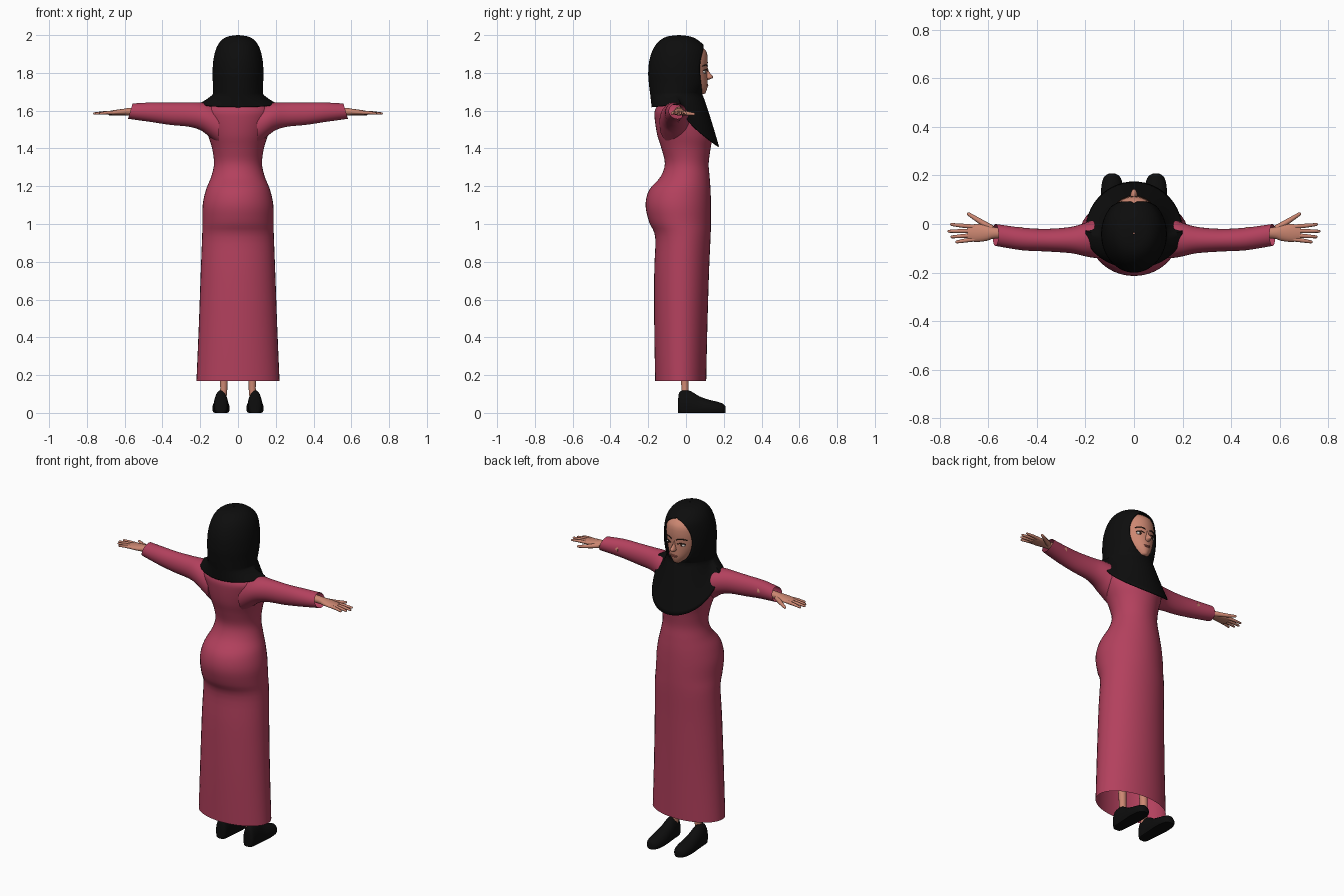
import bpy, bmesh, math
from mathutils import Vector, Matrix

cube = bpy.data.objects.get("Cube")
if cube:
    bpy.data.objects.remove(cube)


def material(name, rgb, rough=0.8):
    m = bpy.data.materials.new(name)
    m.use_nodes = True
    node = m.node_tree.nodes["Principled BSDF"]
    node.inputs["Base Color"].default_value = (*rgb, 1)
    node.inputs["Roughness"].default_value = rough
    m.diffuse_color = (*rgb, 1)
    return m


ROSE = material("rose_cloth", (0.45, 0.052, 0.11))
BLACK = material("black_cloth", (0.004, 0.004, 0.004))
SKIN = material("skin", (0.6, 0.24, 0.165))
LIPS = material("lips", (0.42, 0.12, 0.09))
WHITE = material("eye_white", (0.75, 0.7, 0.66))
BROWN = material("dark_brown", (0.025, 0.012, 0.008))


def smooth_rows(rows, steps):
    """Catmull-Rom interpolation between rows of numbers."""
    out = []
    for i in range(len(rows) - 1):
        a, b, c, d = (rows[min(max(k, 0), len(rows) - 1)] for k in range(i - 1, i + 3))
        for s in range(steps):
            t = s / steps
            out.append([q + t * ((r - p) / 2 + t * (p - 2.5 * q + 2 * r - s4 / 2
                        + t * (1.5 * (q - r) + (s4 - p) / 2)))
                        for p, q, r, s4 in zip(a, b, c, d)])
    return out + [list(rows[-1])]


def ring(centre, u, v, n=32):
    c, u, v = Vector(centre), Vector(u), Vector(v)
    return [c + u * math.cos(k * math.tau / n) + v * math.sin(k * math.tau / n)
            for k in range(n)]


def oval(z, w, back, front, n=40):
    return ring((0, (back + front) / 2, z), (0, (front - back) / 2, 0), (w, 0, 0), n)


def loft(bm, rings, cap_start=True, cap_end=True, closed=True):
    grid = [[bm.verts.new(p) for p in r] for r in rings]
    n = len(grid[0])
    for a, b in zip(grid, grid[1:]):
        for k in range(n if closed else n - 1):
            j = (k + 1) % n
            bm.faces.new((a[k], a[j], b[j], b[k]))
    if cap_start:
        bm.faces.new(grid[0])
    if cap_end:
        bm.faces.new(grid[-1])


def tube(bm, points, radii, n=10):
    """Round tube along points, with a small rounded end."""
    pts = [Vector(p) for p in points]
    d = (pts[-1] - pts[-2]).normalized()
    pts.append(pts[-1] + d * radii[-1] * 0.7)
    radii = list(radii) + [radii[-1] * 0.5]
    rings = []
    for i, p in enumerate(pts):
        d = (pts[min(i + 1, len(pts) - 1)] - pts[max(i - 1, 0)]).normalized()
        u = d.orthogonal().normalized()
        rings.append(ring(p, u * radii[i], d.cross(u) * radii[i], n))
    loft(bm, rings)


def ball(bm, centre, size):
    bmesh.ops.create_uvsphere(bm, u_segments=20, v_segments=12, radius=1,
                              matrix=Matrix.LocRotScale(Vector(centre), None, Vector(size)))


def finish(bm, name, mat, angle=50):
    bmesh.ops.remove_doubles(bm, verts=bm.verts, dist=0.0002)
    bmesh.ops.recalc_face_normals(bm, faces=bm.faces)
    mesh = bpy.data.meshes.new(name)
    bm.to_mesh(mesh)
    bm.free()
    obj = bpy.data.objects.new(name, mesh)
    bpy.context.collection.objects.link(obj)
    mesh.materials.append(mat)
    bpy.ops.object.select_all(action='DESELECT')
    obj.select_set(True)
    bpy.context.view_layer.objects.active = obj
    bpy.ops.object.shade_smooth_by_angle(angle=math.radians(angle))
    return obj


# Long dress: height, half width, back, front; open at the hem
dress = [(0.17, .22, -.163, .107), (0.45, .208, -.168, .113), (0.75, .197, -.168, .122),
         (0.93, .19, -.163, .13), (1.01, .188, -.195, .132), (1.1, .187, -.214, .132),
         (1.18, .17, -.195, .13), (1.25, .142, -.135, .125), (1.32, .127, -.112, .12),
         (1.4, .137, -.13, .13), (1.47, .158, -.152, .138), (1.55, .175, -.165, .1),
         (1.6, .172, -.165, .05), (1.635, .13, -.14, .02), (1.645, .06, -.1, -.02)]
bm = bmesh.new()
loft(bm, [oval(*r) for r in smooth_rows(dress, 4)], cap_start=False)
finish(bm, "dress", ROSE)

# Headscarf: hood rows leave a face opening, cape rows fall to a pointed hem
hood = [(2.0, .004, -.042, -.034), (1.992, .055, -.1, .025), (1.97, .09, -.14, .068),
        (1.93, .115, -.172, .106), (1.87, .13, -.193, .117), (1.8, .135, -.2, .117),
        (1.74, .133, -.196, .106), (1.69, .132, -.19, .085)]
N = 56
rows = []
for z, w, back, front in smooth_rows(hood, 7):
    h = 1 - ((z - 1.82) / 0.13) ** 2
    gap = math.asin(min(0.95, 0.093 * math.sqrt(h) / w)) if h > 0 else 0
    angles = [gap + (math.tau - 2 * gap) * k / N for k in range(N + 1)]
    rows.append([Vector((w * math.sin(a), (back + front) / 2 + (front - back) / 2 * math.cos(a), z))
                 for a in angles])
neck_row = rows[-1]
for step in range(1, 13):
    t = step / 12
    row = []
    for k, p in enumerate(neck_row):
        a = math.tau * k / N
        c = math.cos(a)
        hem = Vector((0.2 * math.sin(a), -0.03 + (0.205 if c > 0 else 0.152) * c,
                      1.64 - (0.23 * max(c, 0) ** 0.6 if c > 0 else -0.022 * c)))
        row.append(Vector((p.x + (hem.x - p.x) * t ** 1.3,
                           p.y + (hem.y - p.y) * t ** 0.9, p.z + (hem.z - p.z) * t)))
    rows.append(row)
bm = bmesh.new()
loft(bm, rows, False, False, closed=False)
scarf = finish(bm, "headscarf", BLACK, 70)
thick = scarf.modifiers.new("thickness", 'SOLIDIFY')
thick.thickness, thick.offset = 0.006, -1

# Head and neck
head = [(1.6, .045, -.07, .02), (1.68, .045, -.06, .03), (1.687, .03, -.03, .092),
        (1.7, .043, -.05, .106), (1.73, .067, -.08, .114), (1.77, .087, -.1, .114),
        (1.82, .1, -.11, .113), (1.87, .103, -.12, .115), (1.92, .092, -.11, .104),
        (1.96, .05, -.08, .05)]
bm = bmesh.new()
loft(bm, [oval(*r) for r in smooth_rows(head, 3)])
finish(bm, "head", SKIN, 80)
nose = [(1.835, .006, .08, .112), (1.805, .008, .08, .123), (1.782, .014, .08, .142),
        (1.772, .014, .08, .14), (1.763, .008, .08, .116)]
bm = bmesh.new()
loft(bm, [oval(*r, 16) for r in smooth_rows(nose, 3)])
finish(bm, "nose", SKIN, 80)
bm = bmesh.new()
ball(bm, (0, .11, 1.738), (.021, .008, .004))
ball(bm, (0, .11, 1.732), (.017, .009, .005))
finish(bm, "mouth", LIPS)

# Her own left is -x, since she looks along +y
for s, side in ((-1, "left"), (1, "right")):
    # Eye, lashes and brow
    bm = bmesh.new()
    ball(bm, (s * .042, .094, 1.806), (.019, .011, .0095))
    finish(bm, side + "_eye", WHITE)
    bm = bmesh.new()
    ball(bm, (s * .041, .1005, 1.806), (.0085, .006, .009))
    finish(bm, side + "_iris", BROWN)
    for part, z, lift, r, reach in (("lashes", 1.811, .006, .0025, .02),
                                    ("brow", 1.835, .007, .0028, .026)):
        bm = bmesh.new()
        path = []
        for k in range(7):
            f = k / 3 - 1
            x = .042 + f * reach
            path.append((s * x, .114 * math.sqrt(1 - (x / .103) ** 2) + .002, z + lift * (1 - f * f)))
        tube(bm, path, [r] * 7, 8)
        finish(bm, side + "_" + part, BROWN)

    # Sleeve: x, bottom, top, back, front, cuff slant
    sleeve = [(.1, 1.42, 1.62, -.14, .03, 0), (.155, 1.465, 1.637, -.14, .02, 0),
              (.2, 1.497, 1.643, -.133, .005, 0), (.26, 1.515, 1.643, -.12, -.012, 0),
              (.36, 1.525, 1.642, -.113, -.02, 0), (.46, 1.54, 1.643, -.108, -.015, 0),
              (.57, 1.557, 1.638, -.09, 0, -.012)]
    bm = bmesh.new()
    loft(bm, [ring((s * x, (b + f) / 2, (lo + hi) / 2), (s * sl, 0, (hi - lo) / 2), (0, (f - b) / 2, 0))
              for x, lo, hi, b, f, sl in smooth_rows(sleeve, 4)], True, False)
    finish(bm, side + "_sleeve", ROSE)

    # Hand: wrist and palm, then fingers and thumb
    palm = [(.46, .024, .024, 1.597), (.57, .023, .02, 1.595), (.605, .032, .017, 1.593),
            (.65, .037, .014, 1.59), (.685, .03, .01, 1.588)]
    bm = bmesh.new()
    loft(bm, [ring((s * x, -.037, z), (0, 0, h), (0, w, 0), 20)
              for x, w, h, z in smooth_rows(palm, 3)])
    for y0, x1, y1 in ((-.012, .752, -.002), (-.028, .762, -.03), (-.046, .75, -.053), (-.062, .73, -.074)):
        mid = (s * (.66 + x1) / 2, (y0 + y1) / 2, 1.589)
        tube(bm, [(s * .65, y0, 1.59), mid, (s * x1, y1, 1.585)], (.0095, .0085, .006))
    tube(bm, [(s * .585, -.02, 1.59), (s * .635, .012, 1.584), (s * .682, .042, 1.582)],
         (.015, .011, .007))
    finish(bm, side + "_hand", SKIN, 60)

    # Leg and shoe
    bm = bmesh.new()
    tube(bm, [(s * .085, -.01, .05), (s * .075, -.005, .13), (s * .075, -.01, .25),
              (s * .08, -.02, .45), (s * .085, -.02, .9)], (.022, .019, .023, .035, .06), 20)
    finish(bm, side + "_leg", SKIN)
    shoe = [(-.042, .012, .07), (-.035, .03, .11), (-.01, .036, .12), (.025, .038, .115),
            (.07, .042, .088), (.12, .046, .07), (.17, .042, .058), (.197, .03, .048),
            (.208, .012, .035)]
    bm = bmesh.new()
    rings = [ring((s * .09, y, h * .35), (0, 0, h * .65), (w, 0, 0), 24)
             for y, w, h in smooth_rows(shoe, 3)]
    for r in rings:
        for p in r:
            p.z = max(p.z, 0)
    loft(bm, rings)
    finish(bm, side + "_shoe", BLACK)
